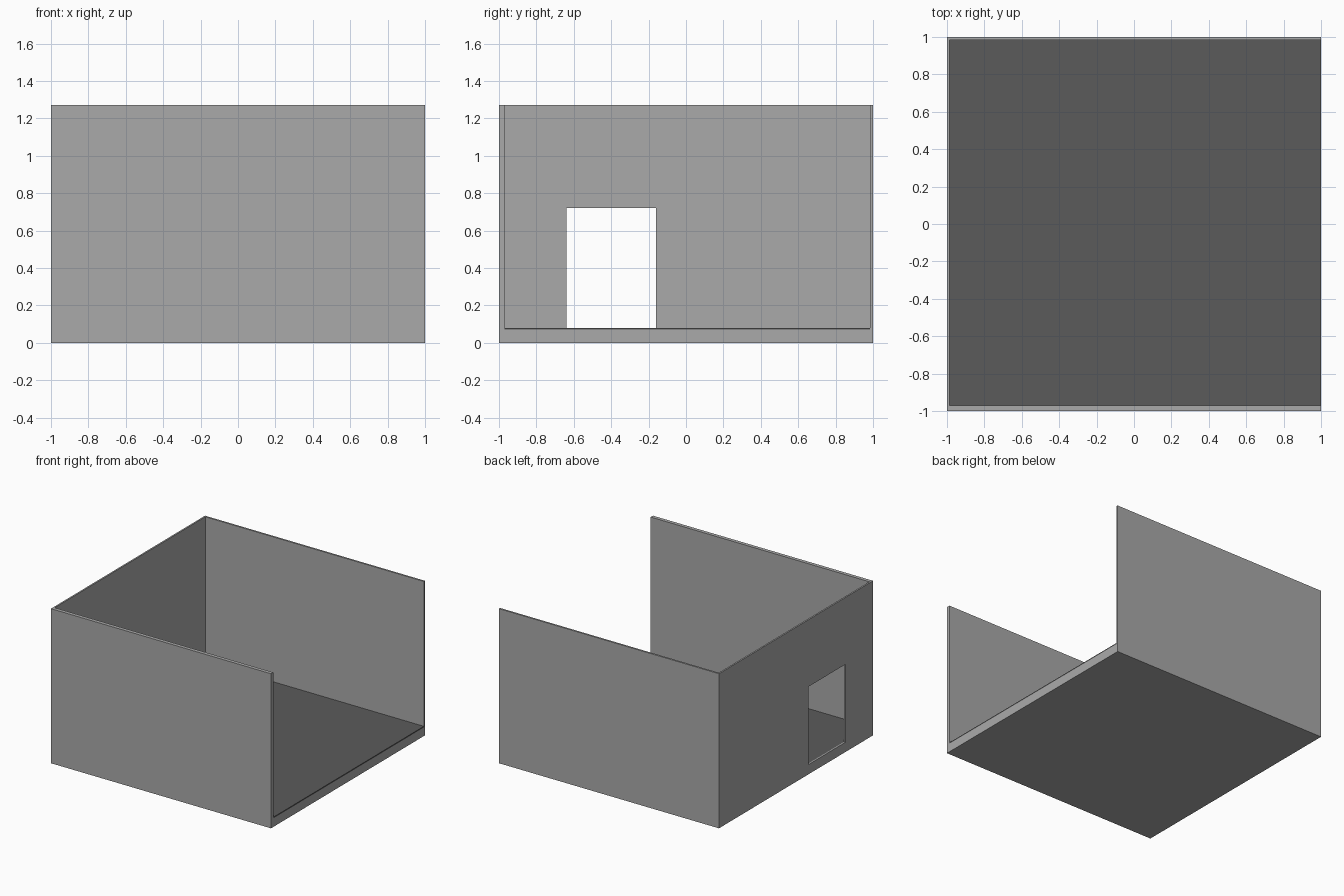
import bpy

if "Cube" in bpy.data.objects:
    bpy.data.objects.remove(bpy.data.objects["Cube"])

H = 1.27          # wall height
FLOOR = 0.08      # top of floor
PLATE = 0.01      # thickness of the dark floor covering


def material(name, v):
    m = bpy.data.materials.new(name)
    m.diffuse_color = (v, v, v, 1)
    m.use_nodes = True
    m.node_tree.nodes["Principled BSDF"].inputs["Base Color"].default_value = m.diffuse_color
    return m


def box(name, lo, hi, mat=None):
    bpy.ops.mesh.primitive_cube_add(size=1, location=[(a + b) / 2 for a, b in zip(lo, hi)])
    ob = bpy.context.object
    ob.name = name
    ob.scale = [b - a for a, b in zip(lo, hi)]
    bpy.ops.object.transform_apply(location=False, rotation=False, scale=True)
    if mat:
        ob.data.materials.append(mat)
    return ob


def cut(target, cutter):
    mod = target.modifiers.new("cut", 'BOOLEAN')
    mod.operation = 'DIFFERENCE'
    mod.solver = 'EXACT'
    mod.object = cutter
    cutter.hide_render = True
    bpy.context.view_layer.objects.active = target
    bpy.ops.object.modifier_apply(modifier=mod.name)
    bpy.data.objects.remove(cutter)


wall_grey = material("wall_grey", 0.40)
floor_grey = material("floor_dark_grey", 0.105)

# Base and three walls in one solid: thicker front wall, open right side
shell = box("room_shell", (-1, -1, 0), (1, 1, H), wall_grey)
cut(shell, box("room_space", (-0.987, -0.97, FLOOR - PLATE), (1.2, 0.985, H + 0.2)))

# Doorway through the left wall
cut(shell, box("doorway", (-1.2, -0.64, FLOOR), (-0.9, -0.16, 0.72)))

# Dark floor covering filling the room
box("floor_covering", (-0.987, -0.97, FLOOR - PLATE), (1, 0.985, FLOOR), floor_grey)
